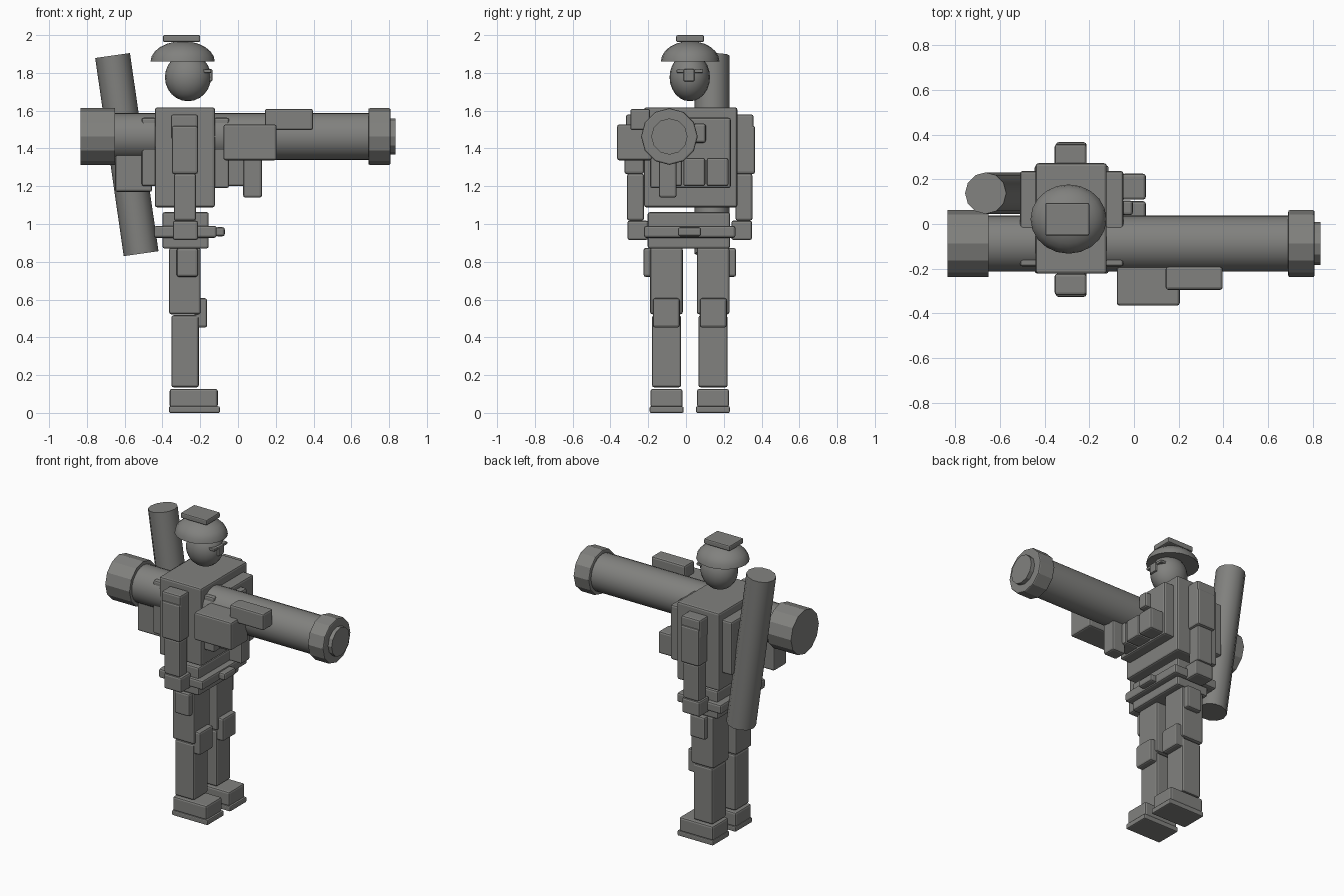
import bpy, bmesh, math
from mathutils import Vector

if "Cube" in bpy.data.objects:
    bpy.data.objects.remove(bpy.data.objects["Cube"])

grey = bpy.data.materials.new("warm_grey")
grey.diffuse_color = (0.22, 0.22, 0.21, 1)
grey.use_nodes = True
grey.node_tree.nodes["Principled BSDF"].inputs["Base Color"].default_value = grey.diffuse_color
YC = 0.02      # body centre line
TY, TZ = -0.088, 1.463   # launcher axis


def finish(bm, name, bevel=0.0, smooth=False):
    bmesh.ops.recalc_face_normals(bm, faces=bm.faces[:])
    me = bpy.data.meshes.new(name)
    bm.to_mesh(me)
    bm.free()
    ob = bpy.data.objects.new(name, me)
    bpy.context.collection.objects.link(ob)
    me.materials.append(grey)
    if bevel:
        m = ob.modifiers.new("soft_edges", 'BEVEL')
        m.width, m.segments, m.limit_method = bevel, 2, 'ANGLE'
        m.angle_limit = math.radians(50)
    if smooth:
        bpy.ops.object.select_all(action='DESELECT')
        ob.select_set(True)
        bpy.context.view_layer.objects.active = ob
        bpy.ops.object.shade_smooth_by_angle(angle=math.radians(35))
    return ob


def box(name, x, y, z, bevel=0.012):
    """Bevelled block from its extents along each axis."""
    bm = bmesh.new()
    bmesh.ops.create_cube(bm, size=1)
    for v in bm.verts:
        v.co = [r[0] + (c + 0.5) * (r[1] - r[0]) for c, r in zip(v.co, (x, y, z))]
    return finish(bm, name, bevel)


def pair(name, x, y, z, bevel=0.012):
    """Left block plus its mirror across the body centre line."""
    box(name + "_left", x, y, z, bevel)
    box(name + "_right", x, (2 * YC - y[1], 2 * YC - y[0]), z, bevel)


def rod(name, a, b, r, sides, bevel=0.0, smooth=True):
    """Cylinder between two points."""
    a, b = Vector(a), Vector(b)
    bm = bmesh.new()
    bmesh.ops.create_cone(bm, cap_ends=True, segments=sides, radius1=r, radius2=r,
                          depth=(b - a).length)
    q = (b - a).to_track_quat('Z', 'Y')
    for v in bm.verts:
        v.co = q @ v.co + (a + b) / 2
    return finish(bm, name, bevel, smooth)


def ball(name, centre, radii, cut=False):
    """Ellipsoid, optionally cut to its upper half."""
    bm = bmesh.new()
    bmesh.ops.create_uvsphere(bm, u_segments=20, v_segments=12, radius=1)
    if cut:
        bmesh.ops.delete(bm, geom=[v for v in bm.verts if v.co.z < -0.01], context='VERTS')
        bmesh.ops.contextual_create(bm, geom=[e for e in bm.edges if e.is_boundary])
    for v in bm.verts:
        v.co = [c + k * r for c, k, r in zip(centre, v.co, radii)]
    return finish(bm, name, 0, True)


# Head, helmet and glasses
ball("head", (-0.265, 0.02, 1.777), (0.122, 0.107, 0.127))
ball("helmet", (-0.293, 0.022, 1.86), (0.17, 0.155, 0.108), cut=True)
box("helmet_top_plate", (-0.397, -0.2), (-0.052, 0.095), (1.963, 2.0), 0.008)
box("nose", (-0.165, -0.135), (-0.013, 0.045), (1.755, 1.82), 0.007)
pair("glasses", (-0.19, -0.142), (0.045, 0.09), (1.80, 1.818), 0.004)

# Torso, armour plates and pouches
box("torso", (-0.44, -0.122), (-0.222, 0.272), (1.088, 1.617))
box("chest_plate", (-0.13, -0.047), (-0.19, 0.237), (1.19, 1.563))
box("back_plate", (-0.51, -0.43), (-0.19, 0.237), (1.2, 1.563))
for i in range(3):
    y = -0.079 + i * 0.123
    box(f"chest_pouch_{i + 1}", (-0.055, 0.053), (y - 0.058, y + 0.058), (1.2, 1.35))
box("radio", (-0.055, -0.005), (0.04, 0.105), (1.43, 1.532))

# Hips and belt
box("hips", (-0.4, -0.155), (-0.203, 0.233), (0.87, 1.063))
box("belt", (-0.445, -0.113), (-0.222, 0.262), (0.927, 0.99))
box("buckle", (-0.12, -0.07), (-0.043, 0.08), (0.935, 0.983))

# Arms
pair("shoulder_pad", (-0.355, -0.212), (0.262, 0.358), (1.45, 1.58))
pair("upper_arm", (-0.35, -0.212), (0.262, 0.366), (1.265, 1.52))
pair("forearm", (-0.34, -0.222), (0.262, 0.352), (1.018, 1.267))
pair("hand", (-0.345, -0.212), (0.24, 0.35), (0.915, 1.018))

# Legs and boots
pair("thigh", (-0.365, -0.198), (0.057, 0.23), (0.522, 0.875))
pair("shin", (-0.353, -0.207), (0.066, 0.22), (0.135, 0.517))
pair("knee_pad", (-0.23, -0.163), (0.073, 0.216), (0.452, 0.607))
pair("thigh_pouch", (-0.325, -0.212), (0.2, 0.265), (0.72, 0.873))
pair("boot", (-0.362, -0.107), (0.058, 0.228), (0.03, 0.127))
pair("boot_sole", (-0.365, -0.096), (0.053, 0.232), (0.0, 0.035), 0.007)

# Shoulder launcher
rod("launch_tube", (-0.7, TY, TZ), (0.72, TY, TZ), 0.125, 24)
rod("rear_cup", (-0.835, TY, TZ), (-0.652, TY, TZ), 0.15, 12, smooth=False)
rod("muzzle_ring", (0.69, TY, TZ), (0.808, TY, TZ), 0.15, 12, 0.008, False)
rod("muzzle_cap", (0.79, TY, TZ), (0.835, TY, TZ), 0.096, 12, smooth=False)
box("sight_unit", (-0.077, 0.205), (-0.365, -0.18), (1.337, 1.527))
box("sight_tube", (0.142, 0.397), (-0.295, -0.19), (1.497, 1.61))
box("grip", (0.027, 0.127), (-0.143, -0.05), (1.14, 1.36))
box("shoulder_rest", (-0.65, -0.455), (-0.16, -0.02), (1.17, 1.38))

# Spare round slung on the back
rod("spare_tube", (-0.664, 0.138, 1.892), (-0.513, 0.138, 0.843), 0.093, 12)
